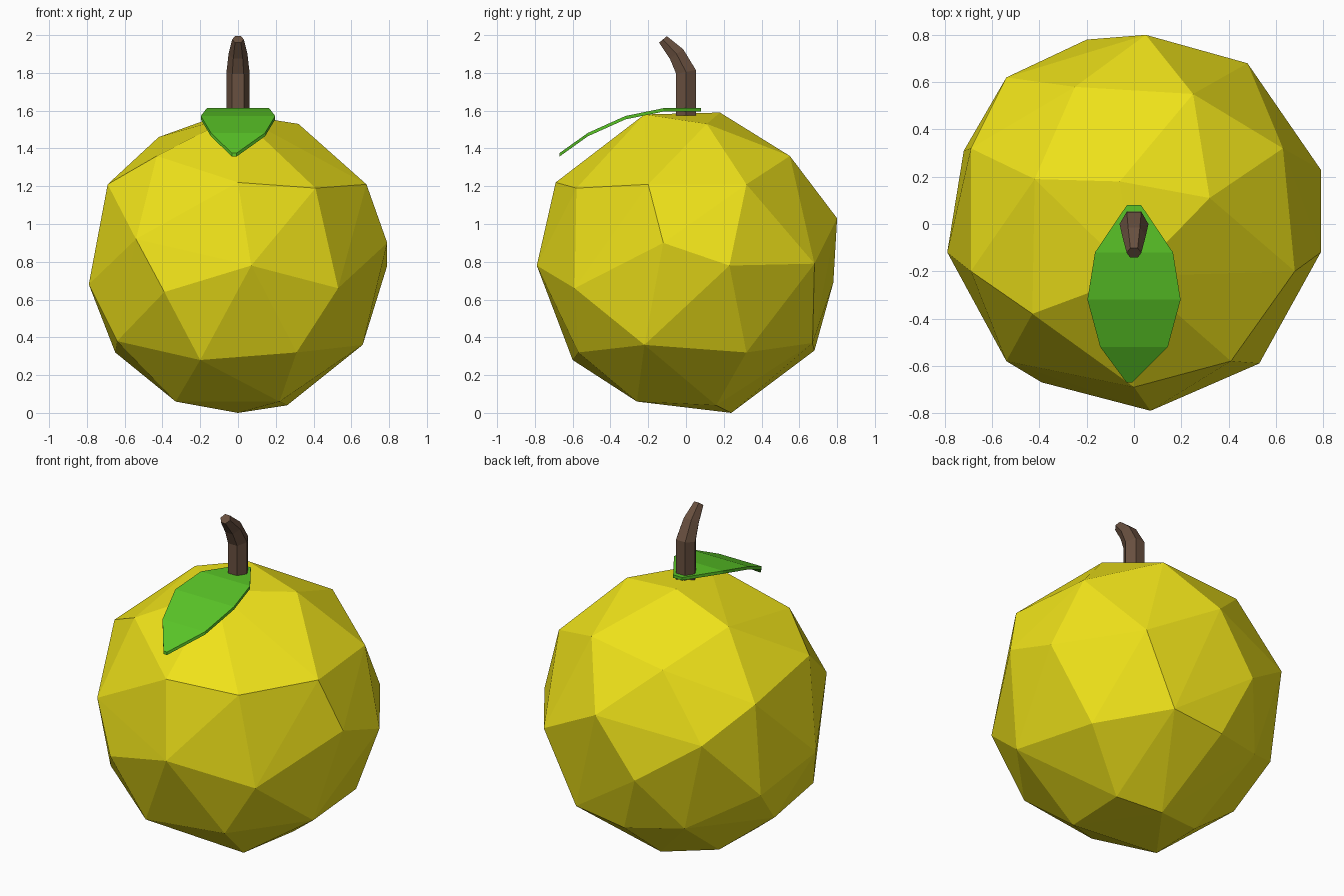
import bpy, bmesh
from math import cos, sin, pi, radians
from mathutils import Vector

if "Cube" in bpy.data.objects:
    bpy.data.objects.remove(bpy.data.objects["Cube"])


def finish(bm, name, color):
    bmesh.ops.recalc_face_normals(bm, faces=bm.faces[:])
    me = bpy.data.meshes.new(name)
    bm.to_mesh(me)
    bm.free()
    ob = bpy.data.objects.new(name, me)
    bpy.context.collection.objects.link(ob)
    mat = bpy.data.materials.new(name + "_color")
    mat.diffuse_color = (*color, 1)
    mat.use_nodes = True
    mat.node_tree.nodes["Principled BSDF"].inputs["Base Color"].default_value = mat.diffuse_color
    me.materials.append(mat)
    return ob


# Fruit body: irregular faceted ball, the hull of its corner points
corners = [
    # top cap
    (0, -.22, 1.58), (-.06, .18, 1.59), (.32, .11, 1.53), (-.42, .19, 1.46),
    (-.43, -.38, 1.36), (.25, .55, 1.36), (-.25, .58, 1.30),
    # upper ring
    (0, -.69, 1.22), (.41, -.58, 1.19), (.68, -.20, 1.21), (.63, .32, 1.21),
    (-.69, -.20, 1.21), (-.69, .32, 1.11), (.05, .80, 1.03),
    # middle ring
    (.07, -.79, .78), (.53, -.59, .66), (.79, -.12, .90), (.79, .23, .78),
    (.48, .68, .79), (-.20, .78, .69), (-.54, .62, .93), (-.72, .31, .56),
    (-.79, -.12, .68), (-.54, -.58, .92), (-.39, -.67, .64),
    # lower ring
    (.31, -.57, .32), (-.20, -.60, .28), (.66, -.22, .36), (.57, .32, .32),
    (.27, .67, .37), (-.06, .68, .33), (-.39, .57, .37), (-.65, .08, .32),
    (-.64, -.31, .38),
    # bottom
    (0, .24, 0), (.26, .16, .04), (.22, -.26, .06), (-.33, -.20, .06),
    (-.32, .14, .06),
]
bm = bmesh.new()
for c in corners:
    bm.verts.new(c)
hull = bmesh.ops.convex_hull(bm, input=bm.verts[:])
loose = [v for v in bm.verts if not v.link_faces]
bmesh.ops.delete(bm, geom=loose, context='VERTS')
finish(bm, "fruit_body", (.86, .76, .01))

# Stem: six-sided tapered tube bending forward (y, z, radius, tilt)
bm = bmesh.new()
rings = []
for y, z, r, tilt in [(0, 1.575, .061, 0), (0, 1.805, .061, 12),
                      (-.05, 1.90, .05, 35), (-.122, 1.977, .031, 40)]:
    t = radians(tilt)
    ring = []
    for i in range(6):
        a = i * pi / 3
        ring.append(bm.verts.new((r * cos(a), y + r * sin(a) * cos(t),
                                  z + r * sin(a) * sin(t))))
    rings.append(ring)
for lo, hi in zip(rings, rings[1:]):
    for i in range(6):
        j = (i + 1) % 6
        bm.faces.new((lo[i], lo[j], hi[j], hi[i]))
bm.faces.new(rings[0][::-1])
bm.faces.new(rings[-1])
finish(bm, "stem", (.14, .08, .05))

# Leaf: drooping thin blade (y, z of upper surface, half width)
bm = bmesh.new()
pairs = []
for y, z, w in [(.08, 1.613, .03), (-.12, 1.613, .165), (-.32, 1.572, .197),
                (-.52, 1.482, .143), (-.67, 1.375, .012)]:
    cx = -.02 if w < .02 else 0
    pairs.append([[bm.verts.new((cx + s * w, y, z - d)) for s in (-1, 1)]
                  for d in (0, .018)])
for a, b in zip(pairs, pairs[1:]):
    bm.faces.new((a[0][0], a[0][1], b[0][1], b[0][0]))
    bm.faces.new((a[1][0], b[1][0], b[1][1], a[1][1]))
    for s in (0, 1):
        bm.faces.new((a[0][s], b[0][s], b[1][s], a[1][s]))
for p in (pairs[0], pairs[-1]):
    bm.faces.new((p[0][0], p[0][1], p[1][1], p[1][0]))
finish(bm, "leaf", (.10, .55, .02))
